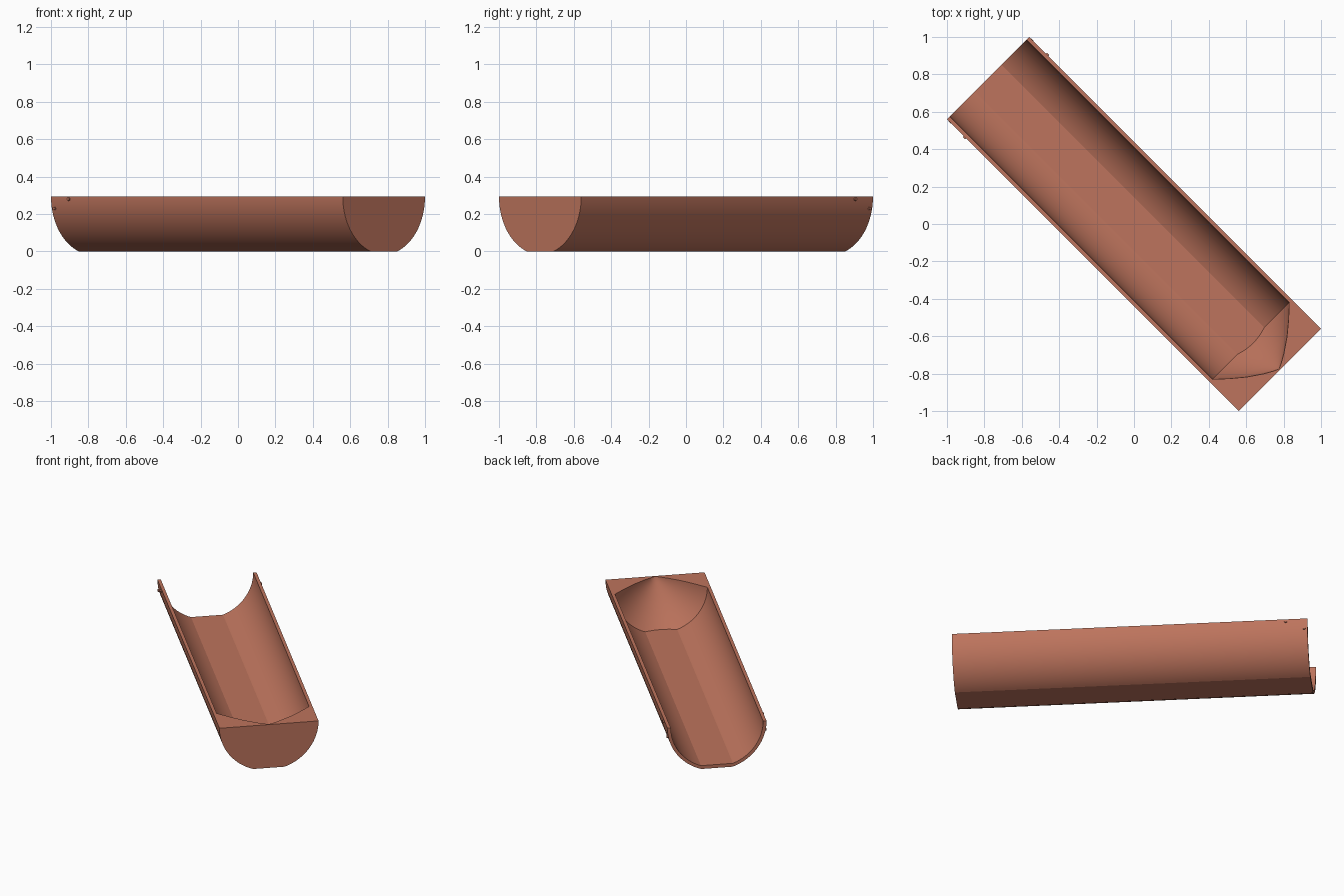
import bpy, bmesh, math
from mathutils import Matrix, Vector

if "Cube" in bpy.data.objects:
    bpy.data.objects.remove(bpy.data.objects["Cube"])

HALF_LEN, TOP, FLOOR = 1.103, 0.295, 0.023
R_OUT, R_IN = 0.311, 0.29
TURN = Matrix.Rotation(-math.pi / 4, 4, 'Z')   # trough lies along the diagonal

clay = bpy.data.materials.new("terracotta")
clay.diffuse_color = (0.51, 0.174, 0.109, 1)
clay.use_nodes = True
clay.node_tree.nodes["Principled BSDF"].inputs["Base Color"].default_value = clay.diffuse_color


def make_object(name, bm):
    bmesh.ops.recalc_face_normals(bm, faces=bm.faces)
    bmesh.ops.transform(bm, matrix=TURN, verts=bm.verts)
    mesh = bpy.data.meshes.new(name)
    bm.to_mesh(mesh)
    bm.free()
    obj = bpy.data.objects.new(name, mesh)
    bpy.context.collection.objects.link(obj)
    mesh.materials.append(clay)
    return obj


def smooth(obj):
    bpy.ops.object.select_all(action='DESELECT')
    obj.select_set(True)
    bpy.context.view_layer.objects.active = obj
    bpy.ops.object.shade_smooth_by_angle(angle=math.radians(15))


# Solid half-round body with a flattened underside
bm = bmesh.new()
low = math.asin(TOP / R_OUT)
side = [low * i / 28 for i in range(29)]
arc = side + [math.pi - a for a in reversed(side)]
ring = [bm.verts.new((-HALF_LEN, R_OUT * math.cos(a), TOP - R_OUT * math.sin(a)))
        for a in arc]
cap = bm.faces.new(ring)
ext = bmesh.ops.extrude_face_region(bm, geom=[cap])
moved = [v for v in ext["geom"] if isinstance(v, bmesh.types.BMVert)]
bmesh.ops.translate(bm, verts=moved, vec=(2 * HALF_LEN, 0, 0))
trough = make_object("trough", bm)

# Channel cutter: turned shape with a pointed end and a flat floor
bm = bmesh.new()
profile = [(-1.3, 0), (-1.3, R_IN), (0.884, R_IN), (0.945, 0.224),
           (1.004, 0.153), (1.056, 0.077), (1.08, 0.035), (1.097, 0)]
pts = [bm.verts.new((s, r, TOP)) for s, r in profile]
edges = [bm.edges.new(p) for p in zip(pts, pts[1:])]
bmesh.ops.spin(bm, geom=pts + edges, cent=(0, 0, TOP), axis=(1, 0, 0),
               angle=math.tau, steps=72, use_duplicate=False)
bmesh.ops.remove_doubles(bm, verts=bm.verts, dist=1e-4)
cut = bmesh.ops.bisect_plane(bm, geom=bm.verts[:] + bm.edges[:] + bm.faces[:],
                             plane_co=(0, 0, FLOOR), plane_no=(0, 0, -1),
                             clear_outer=True)
rim = [e for e in cut["geom_cut"] if isinstance(e, bmesh.types.BMEdge)]
bmesh.ops.holes_fill(bm, edges=rim, sides=0)
cutter = make_object("channel_cutter", bm)
cutter.hide_render = True

mod = trough.modifiers.new("channel", 'BOOLEAN')
mod.operation = 'DIFFERENCE'
mod.solver = 'EXACT'
mod.object = cutter
bpy.context.view_layer.objects.active = trough
bpy.ops.object.modifier_apply(modifier=mod.name)
bpy.data.objects.remove(cutter)
smooth(trough)

# Small round pegs on both outer walls near the open end
for s, z, radius in ((-0.968, 0.28, 0.009), (-1.082, 0.23, 0.009)):
    for sign, label in ((-1, "left"), (1, "right")):
        bm = bmesh.new()
        reach = math.sqrt(R_OUT ** 2 - (TOP - z) ** 2)
        place = (Matrix.Translation(Vector((s, sign * reach, z)))
                 @ Matrix.Rotation(math.pi / 2, 4, 'X'))
        bmesh.ops.create_cone(bm, cap_ends=True, segments=12, radius1=radius,
                              radius2=radius, depth=0.016, matrix=place)
        make_object("peg_" + label, bm)
